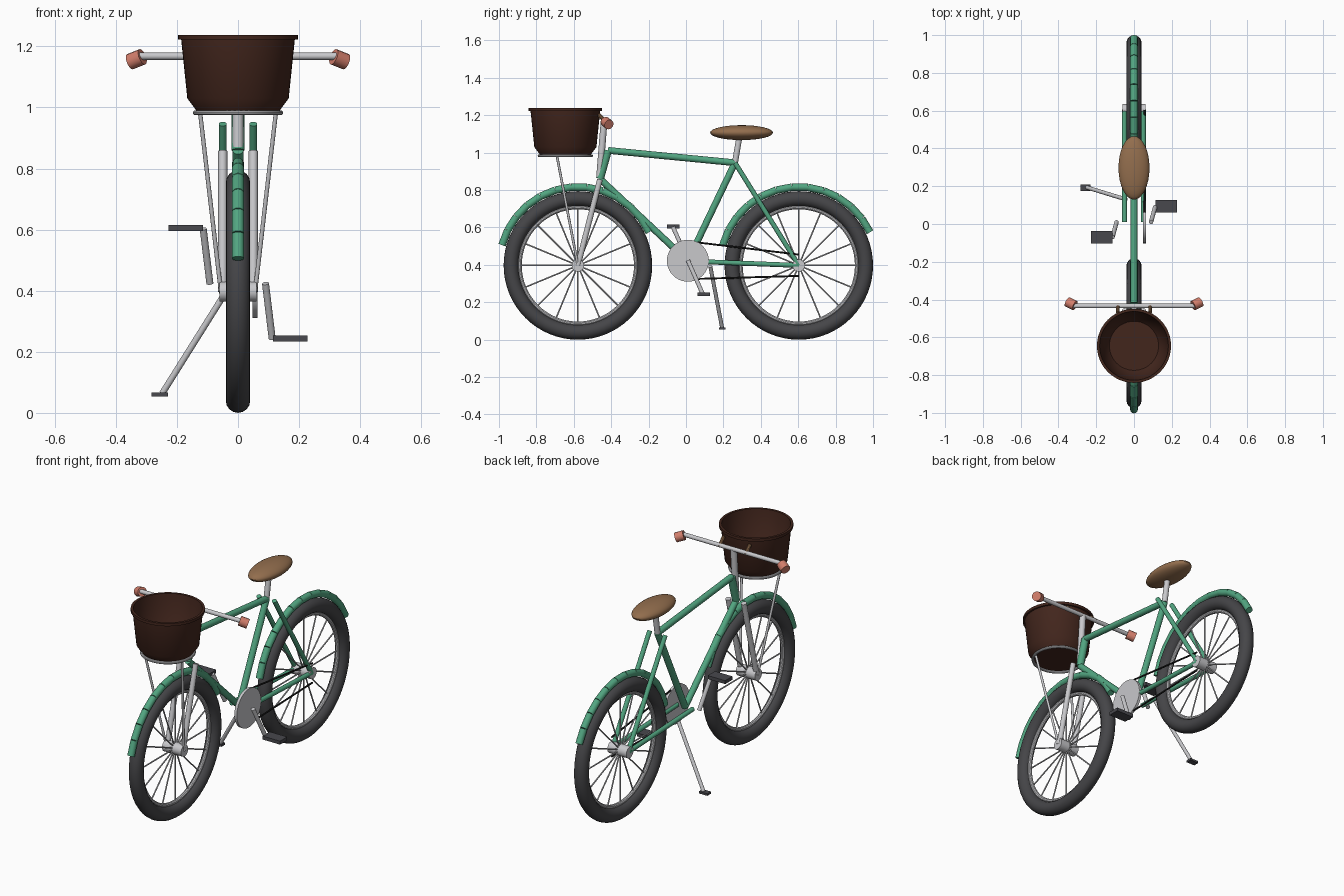
import bpy, bmesh, math
from mathutils import Vector, Matrix

if "Cube" in bpy.data.objects:
    bpy.data.objects.remove(bpy.data.objects["Cube"])


def material(name, r, g, b):
    m = bpy.data.materials.new(name)
    m.diffuse_color = (r, g, b, 1)
    m.use_nodes = True
    m.node_tree.nodes["Principled BSDF"].inputs["Base Color"].default_value = m.diffuse_color
    return m


GREEN = material("frame green", 0.085, 0.38, 0.22)
GREY = material("light metal", 0.58, 0.58, 0.60)
RUBBER = material("tyre rubber", 0.06, 0.06, 0.065)
DARK = material("dark pedal", 0.065, 0.065, 0.075)
BLACK = material("chain black", 0.015, 0.015, 0.015)
WICKER = material("basket brown", 0.055, 0.019, 0.012)
LEATHER = material("seat tan", 0.29, 0.155, 0.075)
GRIP = material("grip salmon", 0.65, 0.21, 0.15)


def finish(name, bm, mat):
    bmesh.ops.recalc_face_normals(bm, faces=bm.faces)
    me = bpy.data.meshes.new(name)
    bm.to_mesh(me)
    bm.free()
    me.materials.append(mat)
    ob = bpy.data.objects.new(name, me)
    bpy.context.collection.objects.link(ob)
    return ob


def tubes(name, pairs, r, mat, sides=16):
    """Straight capped cylinders between pairs of points."""
    bm = bmesh.new()
    for a, b in pairs:
        a, b = Vector(a), Vector(b)
        d = b - a
        mx = Matrix.Translation((a + b) / 2) @ d.to_track_quat('Z', 'Y').to_matrix().to_4x4()
        bmesh.ops.create_cone(bm, cap_ends=True, segments=sides, radius1=r, radius2=r,
                              depth=d.length, matrix=mx)
    return finish(name, bm, mat)


def both(a, b):
    """A left and right copy of one tube."""
    return [((s * a[0],) + tuple(a[1:]), (s * b[0],) + tuple(b[1:])) for s in (1, -1)]


def lathe(name, profile, centre, axis, mat, steps=64, closed=False):
    """Spin a (radius, height) profile about the x or z axis."""
    bm = bmesh.new()
    vs = [bm.verts.new((r, 0, h)) for r, h in profile]
    n = len(vs)
    es = [bm.edges.new((vs[i], vs[(i + 1) % n])) for i in range(n if closed else n - 1)]
    bmesh.ops.spin(bm, geom=vs + es, cent=(0, 0, 0), axis=(0, 0, 1),
                   angle=math.tau, steps=steps)
    bmesh.ops.remove_doubles(bm, verts=bm.verts, dist=1e-5)
    if axis == 'X':
        bmesh.ops.rotate(bm, verts=bm.verts, matrix=Matrix.Rotation(math.pi / 2, 3, 'Y'))
    bmesh.ops.translate(bm, verts=bm.verts, vec=centre)
    return finish(name, bm, mat)


def ring(name, R, r, centre, axis, mat, sides=16):
    prof = [(R + r * math.cos(math.tau * i / sides), r * math.sin(math.tau * i / sides))
            for i in range(sides)]
    return lathe(name, prof, centre, axis, mat, closed=True)


def box(name, lo, hi, mat):
    bm = bmesh.new()
    lo, hi = Vector(lo), Vector(hi)
    bmesh.ops.create_cube(bm, size=1, matrix=Matrix.Translation((lo + hi) / 2)
                          @ Matrix.Diagonal((*(hi - lo), 1)))
    return finish(name, bm, mat)


# wheels and segmented mudguards
FY, RY, WZ = -0.578, 0.603, 0.397
for side, y in (("front", FY), ("rear", RY)):
    def polar(r, deg, y=y):
        t = math.radians(deg)
        return (0, y + r * math.cos(t), WZ + r * math.sin(t))
    ring(side + "_tyre", 0.357, 0.040, (0, y, WZ), 'X', RUBBER)
    ring(side + "_rim", 0.311, 0.011, (0, y, WZ), 'X', GREY, 10)
    tubes(side + "_hub", [((-0.061, y, WZ), (0.061, y, WZ))], 0.033, GREY, 20)
    tubes(side + "_spokes", [(polar(0.02, i * 22.5), polar(0.312, i * 22.5))
                             for i in range(16)], 0.004, GREY, 8)
    step = 140 / 12
    tubes(side + "_mudguard", [(polar(0.42, 25 + i * step), polar(0.42, 25 + (i + 1) * step))
                               for i in range(12)], 0.020, GREEN)

# frame
head, crown = (0, -0.417, 1.012), (0, -0.46, 0.86)
seat_top, bracket = (0, 0.262, 0.946), (0, 0.01, 0.42)
tubes("head_tube", [(crown, head)], 0.021, GREEN)
tubes("main_frame_tubes", [(head, seat_top), (crown, bracket), (seat_top, bracket)], 0.018, GREEN)
tubes("seat_stays", both((0.05, 0.262, 0.946), (0.05, RY, WZ)), 0.013, GREEN)
tubes("chain_stays", both((0.05, 0.01, 0.42), (0.05, RY, WZ)), 0.013, GREEN)

# fork, stem and handlebar
tubes("fork_blades", both((0.05, FY, WZ), (0.05, -0.46, 0.857)), 0.015, GREY)
tubes("handlebar_stem", [((0, -0.462, 0.87), (0, -0.438, 1.168))], 0.018, GREY)
tubes("handlebar", [((-0.33, -0.434, 1.168), (0.33, -0.434, 1.168))], 0.012, GREY)
tubes("grips", both((0.313, -0.432, 1.166), (0.353, -0.412, 1.15)), 0.027, GRIP, 12)

# saddle
tubes("seat_post", [(seat_top, (0, 0.288, 1.1))], 0.016, GREY)
bm = bmesh.new()
bmesh.ops.create_uvsphere(bm, u_segments=32, v_segments=16, radius=1,
                          matrix=Matrix.Translation((0, 0.297, 1.107))
                          @ Matrix.Diagonal((0.082, 0.168, 0.04, 1)))
finish("seat", bm, LEATHER)

# basket, open at the top, with its carrier
BY = -0.645
lathe("basket", [(0, 0.988), (0.135, 0.988), (0.166, 1.03), (0.186, 1.222), (0.196, 1.222),
                 (0.196, 1.238), (0.182, 1.238), (0.158, 1.035), (0.13, 1.0), (0, 1.0)],
      (0, BY, 0), 'Z', WICKER, 48)
ring("carrier_ring", 0.14, 0.008, (0, BY, 0.983), 'Z', GREY, 10)
tubes("carrier_struts", both((0.124, -0.69, 0.982), (0.056, FY, WZ)), 0.007, GREY, 12)
tubes("basket_straps", both((0.085, -0.428, 1.163), (0.085, -0.468, 1.205)), 0.01, LEATHER, 10)

# drivetrain
tubes("chainring", [((0.048, 0.01, 0.422), (0.064, 0.01, 0.422))], 0.112, GREY, 40)
tubes("chain", [((0.056, 0.06, 0.52), (0.056, RY, 0.455)),
                ((0.056, 0.06, 0.325), (0.056, RY, 0.341))], 0.005, BLACK, 8)
tubes("cranks", [((0.09, 0.01, 0.424), (0.112, 0.09, 0.243)),
                 ((-0.092, 0.01, 0.424), (-0.114, -0.07, 0.603))], 0.0115, GREY)
box("right_pedal", (0.115, 0.062, 0.233), (0.227, 0.128, 0.253), DARK)
box("left_pedal", (-0.227, -0.102, 0.595), (-0.115, -0.036, 0.615), DARK)

# kickstand
tubes("kickstand", [((-0.042, 0.13, 0.392), (-0.248, 0.193, 0.064))], 0.0105, GREY)
box("kickstand_foot", (-0.284, 0.176, 0.054), (-0.23, 0.21, 0.066), DARK)

# smooth round surfaces, keep caps and corners sharp
for ob in bpy.context.scene.objects:
    ob.select_set(True)
    bpy.context.view_layer.objects.active = ob
bpy.ops.object.shade_smooth_by_angle(angle=math.radians(35))
